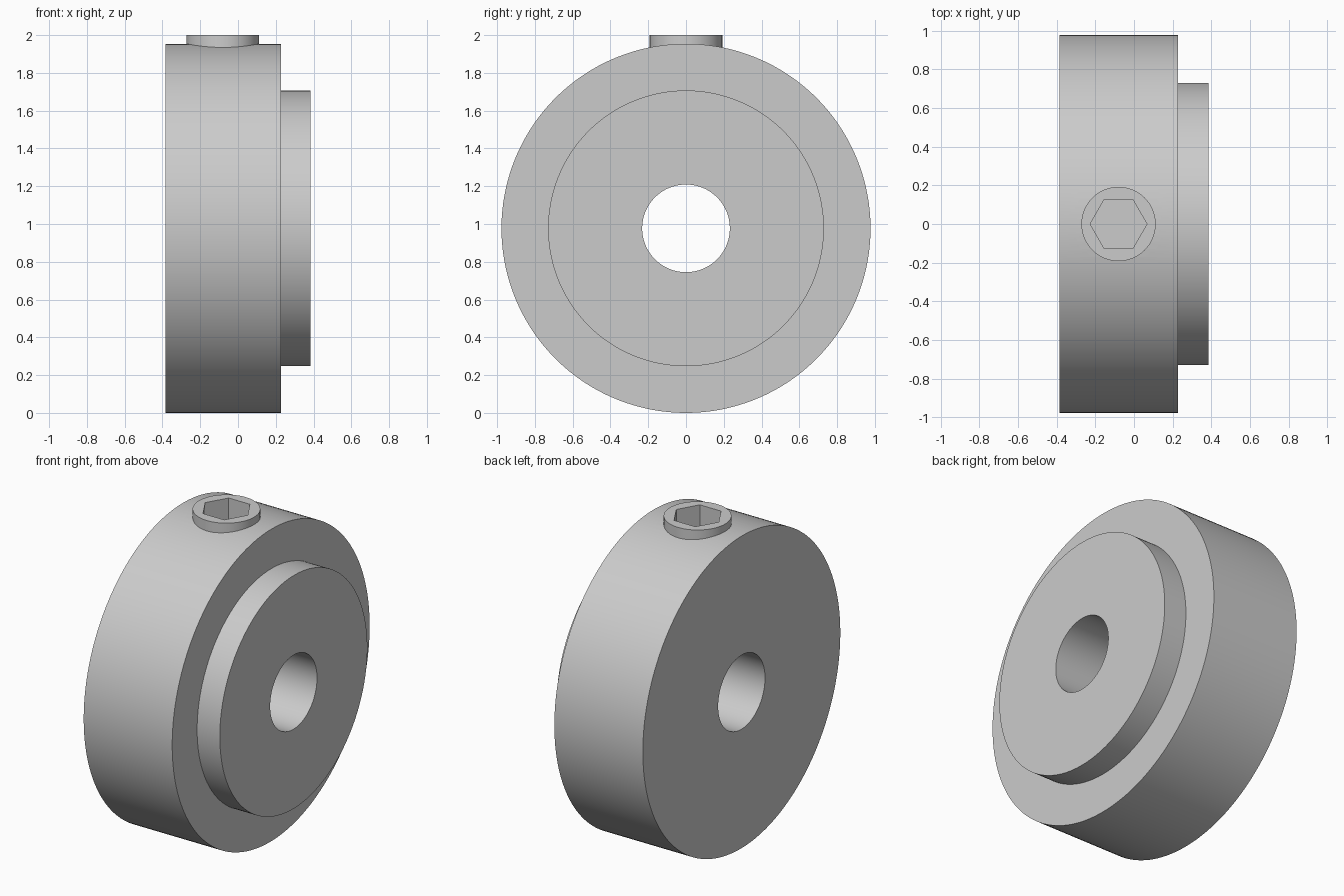
import bpy, bmesh, math
from mathutils import Matrix

cube = bpy.data.objects.get("Cube")
if cube:
    bpy.data.objects.remove(cube, do_unlink=True)

CENTRE_Z = 0.977
SCREW_X = -0.08
SCREW_BOTTOM = 1.35

steel = bpy.data.materials.new("light_grey_steel")
steel.use_nodes = True
steel.diffuse_color = (0.6, 0.6, 0.6, 1)
steel.node_tree.nodes["Principled BSDF"].inputs["Base Color"].default_value = (0.6, 0.6, 0.6, 1)


def make_object(name, bm):
    bmesh.ops.recalc_face_normals(bm, faces=bm.faces)
    mesh = bpy.data.meshes.new(name)
    bm.to_mesh(mesh)
    bm.free()
    mesh.materials.append(steel)
    obj = bpy.data.objects.new(name, mesh)
    bpy.context.collection.objects.link(obj)
    return obj


def lathe_x(name, profile, sides):
    """Revolve a closed (x, radius) profile about the shaft axis."""
    bm = bmesh.new()
    rings = []
    for i in range(sides):
        a = math.tau * (i + 0.5) / sides
        rings.append([bm.verts.new((x, r * math.sin(a), CENTRE_Z + r * math.cos(a)))
                      for x, r in profile])
    n = len(profile)
    for i in range(sides):
        a, b = rings[i], rings[(i + 1) % sides]
        for j in range(n):
            k = (j + 1) % n
            bm.faces.new((a[j], a[k], b[k], b[j]))
    return make_object(name, bm)


def upright_prism(name, radius, sides, bottom, top):
    """Vertical prism on the screw axis with a corner towards +x."""
    bm = bmesh.new()
    bmesh.ops.create_cone(bm, cap_ends=True, segments=sides, radius1=radius,
                          radius2=radius, depth=top - bottom)
    corner = max(bm.verts, key=lambda v: v.co.x)
    turn = -math.atan2(corner.co.y, corner.co.x)
    bm.transform(Matrix.Translation((SCREW_X, 0, (top + bottom) / 2))
                 @ Matrix.Rotation(turn, 4, 'Z'))
    return make_object(name, bm)


def cut(target, cutter):
    mod = target.modifiers.new("cut", 'BOOLEAN')
    mod.operation = 'DIFFERENCE'
    mod.solver = 'EXACT'
    mod.object = cutter
    cutter.hide_render = True
    bpy.ops.object.select_all(action='DESELECT')
    bpy.context.view_layer.objects.active = target
    target.select_set(True)
    bpy.ops.object.modifier_apply(modifier=mod.name)
    bpy.data.objects.remove(cutter, do_unlink=True)


# Stepped collar with through bore
collar = lathe_x("stepped_collar", [(-0.385, 0.232), (-0.385, 0.977), (0.228, 0.977),
                                    (0.228, 0.73), (0.385, 0.73), (0.385, 0.232)], 160)
cut(collar, upright_prism("screw_hole_cutter", 0.192, 96, SCREW_BOTTOM, 2.2))

# Set screw with hexagonal socket
screw = upright_prism("set_screw", 0.192, 96, SCREW_BOTTOM, 2.0)
cut(screw, upright_prism("hex_socket_cutter", 0.147, 6, 1.75, 2.2))

# Smooth round walls, crisp edges
for obj in (collar, screw):
    bpy.ops.object.select_all(action='DESELECT')
    bpy.context.view_layer.objects.active = obj
    obj.select_set(True)
    bpy.ops.object.shade_smooth_by_angle(angle=math.radians(30))
